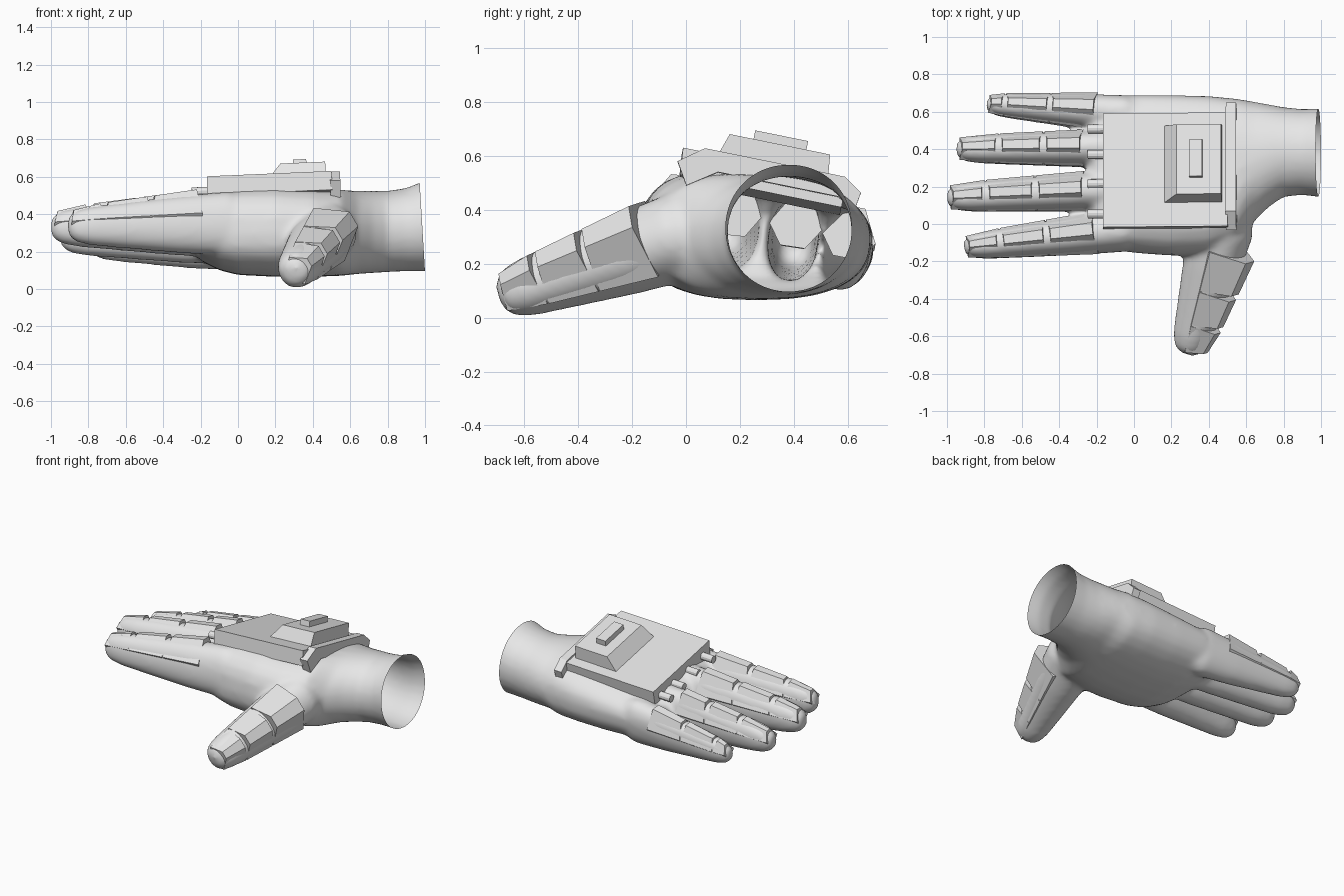
import bpy, bmesh, math
from mathutils import Vector, Matrix

cube = bpy.data.objects.get("Cube")
if cube:
    bpy.data.objects.remove(cube)

grey = bpy.data.materials.new("light grey")
grey.use_nodes = True
grey.diffuse_color = (0.8, 0.8, 0.8, 1)
grey.node_tree.nodes["Principled BSDF"].inputs["Base Color"].default_value = (0.8, 0.8, 0.8, 1)


def finish(bm, name):
    """Turn a bmesh into a grey object."""
    bmesh.ops.recalc_face_normals(bm, faces=bm.faces)
    mesh = bpy.data.meshes.new(name)
    bm.to_mesh(mesh)
    bm.free()
    mesh.materials.append(grey)
    obj = bpy.data.objects.new(name, mesh)
    bpy.context.collection.objects.link(obj)
    return obj


def loft(bm, rings):
    """Skin a list of point rings and cap both ends."""
    loops = [[bm.verts.new(p) for p in ring] for ring in rings]
    n = len(loops[0])
    for a, b in zip(loops, loops[1:]):
        for i in range(n):
            j = (i + 1) % n
            bm.faces.new((a[i], a[j], b[j], b[i]))
    bm.faces.new(loops[0])
    bm.faces.new(loops[-1])


def rounded(power, n=28):
    """Unit superellipse."""
    for i in range(n):
        a = 2 * math.pi * i / n
        c, s = math.cos(a), math.sin(a)
        yield (math.copysign(abs(c) ** (2 / power), c),
               math.copysign(abs(s) ** (2 / power), s))


class Limb:
    """Tapered digit with an axis, a back direction and two radii per end."""

    def __init__(self, base, tip, base_r, tip_r, up, joints):
        self.base, self.tip = Vector(base), Vector(tip)
        self.base_r, self.tip_r = Vector(base_r), Vector(tip_r)
        self.axis = (self.tip - self.base).normalized()
        self.side = self.axis.cross(Vector(up)).normalized()
        self.up = self.side.cross(self.axis)
        self.joints = joints

    def point(self, f, s, u, scale=1):
        r = self.base_r.lerp(self.tip_r, f) * scale
        along = self.base + (self.tip - self.base) * f
        return along + self.side * s * r.x + self.up * u * r.y

    def skin(self, bm):
        stations = [(-0.2, 0.6), (0, 0.95), (0.3, 1.02), (0.6, 1.04), (0.85, 1.06),
                    (0.94, 0.97), (0.98, 0.76), (1, 0.45)]
        loft(bm, [[self.point(f, s, u, k) for s, u in rounded(2.2)] for f, k in stations])

    def armour(self, name, lift):
        # Three faceted plates with V grooves between them
        profile = [(-1.07, 0.3), (-0.2, lift), (0.4, lift), (1.07, 0.3), (0.5, -0.2), (-0.5, -0.2)]
        for k, (f0, f1) in enumerate(zip(self.joints, self.joints[1:])):
            bm = bmesh.new()
            rings = []
            for f, inset, end in ((f0 + 0.004, 0.02, False), (f1 - 0.004, -0.02, True)):
                scale = 0.85 if k == 2 and end else 1
                rings.append([self.point(f + (inset if u > 0.5 else 0), s, u, scale) for s, u in profile])
            loft(bm, rings)
            finish(bm, f"{name}_plate_{k + 1}")


digits = {
    "index": Limb((-0.05, -0.035, 0.35), (-0.91, -0.125, 0.335), (0.118, 0.18), (0.062, 0.085),
                  (0, 0.1, 1), (0.17, 0.48, 0.77, 0.985)),
    "middle": Limb((-0.05, 0.18, 0.34), (-1.0, 0.14, 0.33), (0.11, 0.185), (0.07, 0.085),
                   (0, 0.1, 1), (0.22, 0.5, 0.78, 0.985)),
    "ring": Limb((-0.05, 0.4, 0.3), (-0.95, 0.4, 0.275), (0.102, 0.18), (0.066, 0.08),
                 (0, 0.15, 1), (0.24, 0.48, 0.745, 0.985)),
    "little": Limb((-0.05, 0.585, 0.255), (-0.79, 0.64, 0.235), (0.105, 0.165), (0.052, 0.07),
                   (0, 0.2, 1), (0.2, 0.54, 0.865, 0.985)),
    "thumb": Limb((0.47, -0.02, 0.3), (0.29, -0.69, 0.08), (0.165, 0.18), (0.09, 0.085),
                  (0.85, 0, 0.5), (0.13, 0.46, 0.74, 0.97)),
}

# Palm and wrist sections: x, y range, z range, slope of the back
sections = [
    (-0.25, 0.0, 0.6, 0.22, 0.38, 0.15),
    (-0.2, -0.1, 0.65, 0.15, 0.45, 0.2),
    (-0.1, -0.14, 0.685, 0.1, 0.49, 0.22),
    (0.0, -0.155, 0.69, 0.075, 0.51, 0.22),
    (0.2, -0.17, 0.69, 0.065, 0.525, 0.17),
    (0.4, -0.16, 0.685, 0.065, 0.53, 0.1),
    (0.55, -0.1, 0.67, 0.07, 0.53, 0.06),
    (0.64, 0.01, 0.655, 0.08, 0.525, 0),
    (0.72, 0.09, 0.64, 0.085, 0.525, 0),
    (0.8, 0.145, 0.625, 0.09, 0.525, 0),
    (0.9, 0.155, 0.615, 0.095, 0.54, 0),
    (1.06, 0.135, 0.62, 0.095, 0.605, 0),
]
bm = bmesh.new()
rings = []
for x, y0, y1, z0, z1, slope in sections:
    ring = []
    for c, s in rounded(2.5 if x < 0.6 else 2.05):
        y = (y0 + y1) / 2 + c * (y1 - y0) / 2
        z = (z0 + z1) / 2 + s * (z1 - z0) / 2
        z -= slope * max(s, 0) * c * (y1 - y0) / 2
        ring.append((x, y, z))
    rings.append(ring)
loft(bm, rings)
for limb in digits.values():
    limb.skin(bm)
source = finish(bm, "glove_source")

# Fuse palm and digits into one smooth skin
fuse = source.modifiers.new("fuse", "REMESH")
fuse.mode = "VOXEL"
fuse.voxel_size = 0.016
relax = source.modifiers.new("relax", "SMOOTH")
relax.factor = 0.5
relax.iterations = 12
evaluated = source.evaluated_get(bpy.context.evaluated_depsgraph_get())
bm = bmesh.new()
bm.from_mesh(evaluated.to_mesh())
evaluated.to_mesh_clear()
bpy.data.objects.remove(source)

# Cut the wrist open
bmesh.ops.bisect_plane(bm, geom=bm.verts[:] + bm.edges[:] + bm.faces[:],
                       plane_co=(0.985, 0, 0.34), plane_no=(1, 0, 0.06), clear_outer=True)
for face in bm.faces:
    face.smooth = True
finish(bm, "glove")

for name, limb in digits.items():
    limb.armour(name, 1.35 if name == "thumb" else 1.14)

# Tilted frame on the back of the hand
frame = (Matrix.Translation((0.17, 0.29, 0.555)) @ Matrix.Rotation(math.radians(-11.5), 4, "X")
         @ Matrix.Rotation(math.radians(-2.5), 4, "Y"))


def slab(name, low, high, z0, z1):
    """Block between two rectangles (x0, x1, y0, y1)."""
    bm = bmesh.new()
    loft(bm, [[frame @ Vector((x, y, z)) for x, y in ((r[0], r[2]), (r[1], r[2]), (r[1], r[3]), (r[0], r[3]))]
              for r, z in ((low, z0), (high, z1))])
    finish(bm, name)


slab("back_plate", (-0.34, 0.33, -0.3, 0.31), (-0.335, 0.33, -0.31, 0.31), -0.1, 0)
slab("raised_block", (-0.01, 0.3, -0.18, 0.24), (0.06, 0.3, -0.15, 0.23), -0.005, 0.085)
slab("top_button", (0.13, 0.2, -0.06, 0.14), (0.13, 0.2, -0.06, 0.14), 0.08, 0.122)

# Rear bar with hooked ends
bm = bmesh.new()
outline = [(-0.32, -0.055), (-0.23, 0.012), (0.3, 0.012), (0.37, -0.035),
           (0.36, -0.1), (0.29, -0.065), (-0.165, -0.065), (-0.27, -0.137)]
loft(bm, [[frame @ Vector((x, y, z)) for y, z in outline] for x in (0.32, 0.375)])
finish(bm, "rear_bar")

# Knuckle pegs
for i, y in enumerate((-0.225, -0.06, 0.1, 0.24)):
    bm = bmesh.new()
    loft(bm, [[frame @ Vector((x, y + c * 0.025, s * 0.025 - 0.065)) for c, s in rounded(2, 12)]
              for x in (-0.42, -0.32)])
    finish(bm, f"knuckle_peg_{i + 1}")
